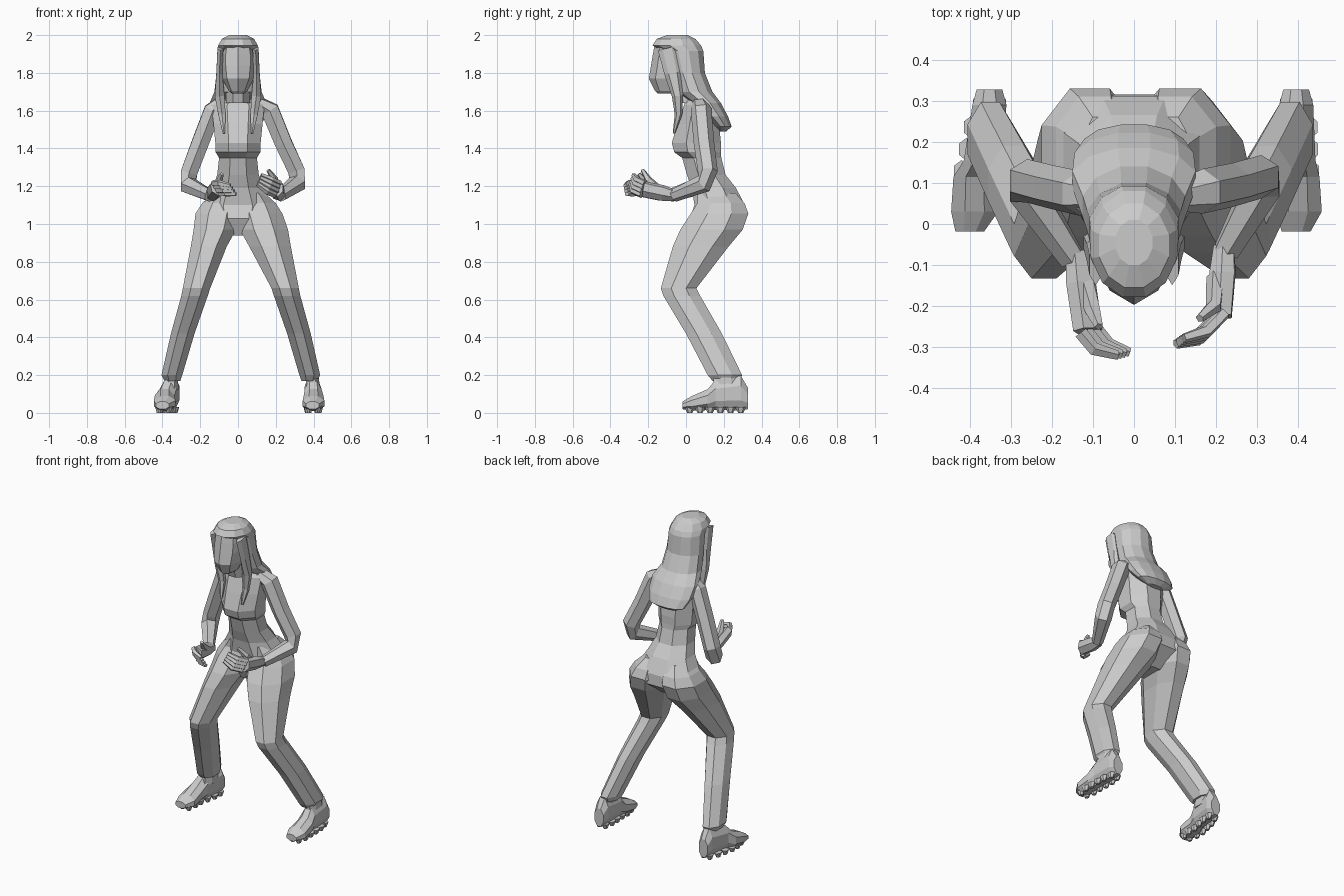
import bpy, bmesh, math
from mathutils import Vector


def skin(name, rings):
    """Bridge equal-sized vertex rings into a closed, flat-shaded loft."""
    bm = bmesh.new()
    vs = [[bm.verts.new(p) for p in r] for r in rings]
    n = len(rings[0])
    for a, b in zip(vs, vs[1:]):
        for i in range(n):
            j = (i + 1) % n
            bm.faces.new((a[i], a[j], b[j], b[i]))
    bm.faces.new(vs[0])
    bm.faces.new(vs[-1])
    bmesh.ops.recalc_face_normals(bm, faces=bm.faces[:])
    me = bpy.data.meshes.new(name)
    bm.to_mesh(me)
    bm.free()
    ob = bpy.data.objects.new(name, me)
    bpy.context.collection.objects.link(ob)
    return ob


def stack(name, secs, n=8, half=0.5):
    """Horizontal rings from bounds (x0, x1, y0, y1, z)."""
    k = 1 / math.cos(math.pi / n) if half else 1
    rings = []
    for x0, x1, y0, y1, z in secs:
        rings.append([((x0 + x1) / 2 + k * (x1 - x0) / 2 * math.cos((i + half) * math.tau / n),
                       (y0 + y1) / 2 + k * (y1 - y0) / 2 * math.sin((i + half) * math.tau / n), z)
                      for i in range(n)])
    return skin(name, rings)


def sym(name, secs, n=8, half=0.5):
    return stack(name, [(-w, w, a, b, z) for w, a, b, z in secs], n, half)


def tube(name, pts, n=6, side=(1, 0, 0), axis=None):
    """Rings across a path of (x, y, z, radius along side, other radius)."""
    c = [Vector(p[:3]) for p in pts]
    rings = []
    for i, p in enumerate(pts):
        t = Vector(axis) if axis else (c[min(i + 1, len(c) - 1)] - c[max(i - 1, 0)]).normalized()
        a = Vector(side)
        a = (a - t * a.dot(t)).normalized()
        b = t.cross(a)
        rings.append([c[i] + a * p[3] * math.cos((k + .5) * math.tau / n)
                      + b * p[4] * math.sin((k + .5) * math.tau / n) for k in range(n)])
    return skin(name, rings)


# Torso with flat chest, narrow waist and pelvis
sym("torso", [(.06, .0, .11, 1.67), (.14, -.01, .15, 1.63), (.13, -.045, .175, 1.53),
              (.12, -.075, .185, 1.43), (.118, -.062, .185, 1.38), (.1, -.02, .187, 1.35),
              (.11, .005, .21, 1.26), (.135, .03, .265, 1.19), (.187, .045, .312, 1.1),
              (.17, .02, .315, 1.03), (.07, .06, .2, .94)])

# Neck and wedge-fronted head
sym("neck", [(.06, -.1, .07, 1.76), (.065, -.06, .09, 1.64)])
sym("head", [(.08, -.165, .03, 1.955), (.092, -.175, .05, 1.9), (.092, -.185, .05, 1.84),
             (.083, -.197, .04, 1.77), (.05, -.165, .0, 1.705), (.03, -.15, -.03, 1.69)], 8, 0)

# Long hair: cap, brim over the brow, sweep down the back
sym("hair", [(.045, -.1, .01, 2.0), (.085, -.155, .05, 1.98), (.105, -.178, .08, 1.945),
             (.108, -.12, .092, 1.915), (.114, -.085, .1, 1.8), (.125, -.055, .14, 1.7),
             (.15, .03, .185, 1.64), (.145, .09, .222, 1.57), (.12, .15, .242, 1.515),
             (.06, .18, .212, 1.49)], 12)
for s, side in ((1, "right"), (-1, "left")):
    tube(side + "_hair_strand", [(s * .093, -.1, 1.93, .018, .05), (s * .099, -.07, 1.8, .018, .045),
                                 (s * .097, -.045, 1.68, .03, .03), (s * .085, -.04, 1.58, .022, .02),
                                 (s * .075, -.064, 1.48, .007, .006)])

# Legs: wide bent stance, left one slightly narrower
leg = [(.03, .14, .06, .26, 1.165), (.0, .2, .06, .31, 1.11), (-.01, .235, .025, .33, 1.055),
       (.01, .265, -.03, .3, .97), (.06, .28, -.07, .225, .88), (.177, .322, -.133, .055, .66),
       (.19, .33, -.12, .075, .62), (.26, .385, -.0, .19, .42), (.325, .435, .115, .297, .2),
       (.335, .42, .14, .285, .17)]
stack("right_leg", leg)
stack("left_leg", [(-b + (.03 if z < 1 else .01), -a + (.03 if z < .8 else 0), c, d, z)
                   for a, b, c, d, z in leg])

# Feet with low cleats under the sole: centre x at heel, middle and toe
for side, heel, mid, toe in (("right", .395, .4, .395), ("left", -.352, -.388, -.4)):
    tube(side + "_foot", [(heel, .327, .077, .034, .062), (heel, .29, .105, .045, .1),
                          ((heel + mid) / 2, .155, .095, .048, .085), (mid, .115, .07, .056, .06),
                          (mid, .03, .05, .062, .042), (toe, -.018, .04, .038, .022)],
         8, axis=(0, 1, 0))
    stack(side + "_ankle", [(heel - .033, heel + .033, .15, .27, .22),
                            (heel - .037, heel + .037, .14, .29, .12)])
    for i in range(6):
        y = .29 - i * .054
        cx = heel + (mid - heel) * min(1, i / 3)
        for s in (-1, 1):
            x = cx + s * (.022 if i in (0, 5) else .032)
            stack(side + "_cleat", [(x - .018, x + .018, y - .024, y + .024, .03),
                                    (x - .01, x + .01, y - .012, y + .012, 0)], 6)

# Arms bent forward at the elbow
arms = {"right": [(.11, .07, 1.645, .03, .04), (.168, .08, 1.605, .055, .055), (.24, .095, 1.43, .052, .054),
                  (.31, .115, 1.28, .051, .053), (.313, .095, 1.215, .051, .05), (.225, -.065, 1.15, .034, .034)],
        "left": [(-.1, .07, 1.645, .03, .04), (-.133, .075, 1.605, .052, .055), (-.2, .09, 1.43, .052, .054),
                 (-.26, .105, 1.27, .051, .053), (-.262, .085, 1.205, .051, .05), (-.15, -.085, 1.15, .034, .034)]}
for side, pts in arms.items():
    tube(side + "_arm", pts)

# Hands: palm, four curled fingers spread along a row, and a thumb
hands = {"right": ((.22, -.055, 1.15), (.208, -.225, 1.185), (.165, -.27, 1.205), (.112, -.285, 1.235),
                   (.008, .006, .02), ((.2, -.13, 1.17), (.195, -.2, 1.235), (.16, -.23, 1.285))),
         "left": ((-.14, -.07, 1.15), (-.112, -.26, 1.19), (-.08, -.3, 1.19), (-.025, -.317, 1.18),
                  (-.012, -.003, .018), ((-.12, -.14, 1.17), (-.1, -.21, 1.22), (-.085, -.25, 1.265)))}
for side, (wrist, knuckle, joint, tip, row, thumb) in hands.items():
    w, k, j, t, r = map(Vector, (wrist, knuckle, joint, tip, row))
    tube(side + "_palm", [(*w, .03, .028), (*w.lerp(k, .4), .044, .034), (*k, .045, .032)], 6, row)
    for i in range(4):
        o = r * (i - 1.5)
        size = .02 - .0015 * abs(i - 1)
        tube(side + "_finger", [(*(k + o), size, size), (*(j + o), size, size),
                                (*(t + o * .8), .012, .012)], 5, row)
    tube(side + "_thumb", [(*p, s, s) for p, s in zip(thumb, (.024, .02, .011))], 5)
